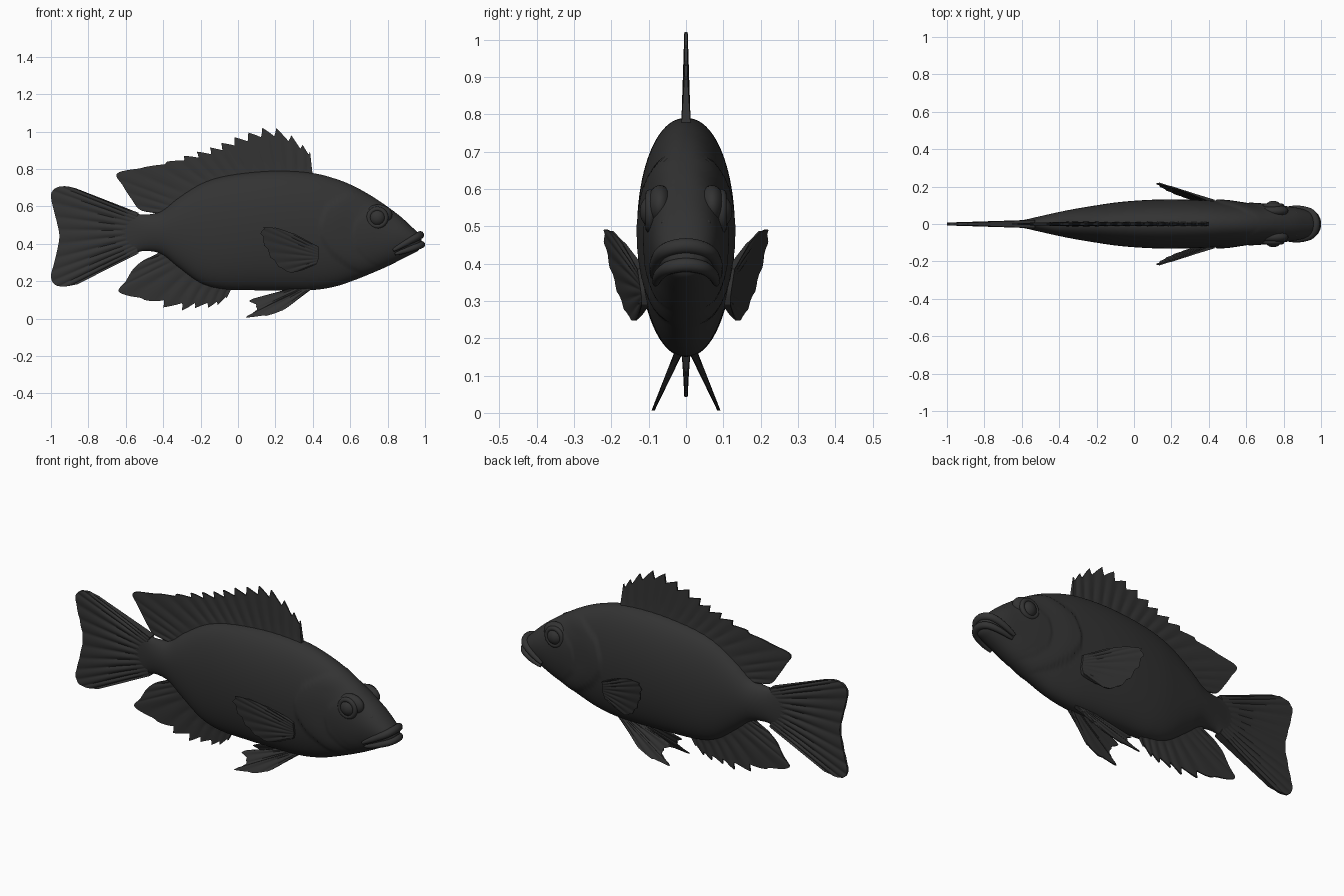
import bpy, bmesh, math
from mathutils import Vector

if "Cube" in bpy.data.objects:
    bpy.data.objects.remove(bpy.data.objects["Cube"])

COLOR = (0.033, 0.033, 0.033, 1)
skin = bpy.data.materials.new("charcoal")
skin.diffuse_color = COLOR
skin.use_nodes = True
skin.node_tree.nodes["Principled BSDF"].inputs["Base Color"].default_value = COLOR


def along(points, t):
    """Smooth curve through points, t from 0 to 1."""
    k = len(points) - 1
    i = min(int(t * k), k - 1)
    f = t * k - i
    p1, p2 = Vector(points[i]), Vector(points[i + 1])
    p0 = Vector(points[i - 1]) if i > 0 else p1 * 2 - p2
    p3 = Vector(points[i + 2]) if i + 2 <= k else p2 * 2 - p1
    return (p1 * 2 + (p2 - p0) * f + (p0 * 2 - p1 * 5 + p2 * 4 - p3) * f * f
            + (p1 * 3 - p0 - p2 * 3 + p3) * f ** 3) / 2


def smooth(a, b, x):
    t = max(0, min(1, (x - a) / (b - a)))
    return t * t * (3 - 2 * t)


def finish(obj, angle=40):
    bpy.ops.object.select_all(action='DESELECT')
    obj.select_set(True)
    bpy.context.view_layer.objects.active = obj
    bpy.ops.object.shade_smooth_by_angle(angle=math.radians(angle))


def loft(name, rings, angle=40):
    """Skin closed rings into one capped surface."""
    bm = bmesh.new()
    rows = [[bm.verts.new(p) for p in ring] for ring in rings]
    n = len(rows[0])
    for a, b in zip(rows, rows[1:]):
        for j in range(n):
            bm.faces.new((a[j], a[(j + 1) % n], b[(j + 1) % n], b[j]))
    bm.faces.new(rows[0])
    bm.faces.new(rows[-1][::-1])
    bmesh.ops.recalc_face_normals(bm, faces=bm.faces)
    mesh = bpy.data.meshes.new(name)
    bm.to_mesh(mesh)
    bm.free()
    mesh.materials.append(skin)
    obj = bpy.data.objects.new(name, mesh)
    bpy.context.collection.objects.link(obj)
    finish(obj, angle)


def fin(name, base, edge, thick, place=lambda x, z: 0, side=1, rays=1, notch=0, spiny=1):
    """Rayed membrane between a base curve and a notched outer edge."""
    k, rows = len(edge) - 1, 10
    rings = []
    for c in range(k * 8 + 1):
        u = c / (k * 8)
        a, b = along(base, u), along(edge, u)
        f = (u * k) % 1
        tooth = (1 - f) * min(1, f * 4) * (1 - smooth(spiny * 0.7, spiny, u))
        b = a.lerp(b, 1 - notch * tooth)
        ridge = 0.55 + 0.45 * abs(math.cos(math.pi * u * k * rays))
        near, far = [], []
        for r in range(rows + 1):
            v = r / rows
            p = a.lerp(b, v)
            h = thick * (1 - 0.65 * v) * (1 + (ridge - 1) * min(1, v * 3))
            y = place(p.x, p.y)
            near.append((p.x, side * (y - h), p.y))
            far.append((p.x, side * (y + h), p.y))
        rings.append(near + far[::-1])
    loft(name, rings, 50)


def tube(name, points, radius):
    """Round cord tapering at both ends."""
    cv = bpy.data.curves.new(name, 'CURVE')
    cv.dimensions = '3D'
    cv.bevel_depth, cv.bevel_resolution, cv.use_fill_caps = radius, 4, True
    sp = cv.splines.new('POLY')
    n = 33
    sp.points.add(n - 1)
    for i, pt in enumerate(sp.points):
        t = i / (n - 1)
        pt.co = (*along(points, t), 1)
        pt.radius = 0.35 + 0.65 * math.sin(math.pi * t) ** 0.6
    sp.use_smooth = True
    cv.materials.append(skin)
    bpy.context.collection.objects.link(bpy.data.objects.new(name, cv))


def ball(name, loc, scale):
    bpy.ops.mesh.primitive_uv_sphere_add(segments=32, ring_count=16, radius=1, location=loc)
    obj = bpy.context.object
    obj.name, obj.scale = name, scale
    obj.data.materials.append(skin)
    finish(obj)


# Body: stations of x, belly height, back height, half width
STATIONS = [(-.72, .40, .51, .006), (-.6, .345, .565, .02), (-.5, .362, .556, .042),
            (-.41, .345, .575, .062), (-.32, .275, .645, .08), (-.2, .19, .72, .1),
            (-.08, .158, .76, .117), (.08, .152, .783, .129), (.24, .15, .79, .131),
            (.4, .153, .778, .126), (.52, .172, .748, .118), (.62, .205, .708, .111),
            (.72, .245, .652, .104), (.8, .28, .598, .097), (.87, .315, .545, .087),
            (.93, .345, .49, .07), (.965, .365, .455, .05), (.982, .39, .435, .02)]
# Rear rims of the gill cover and the cheek, from throat upward
GILL = [(.72, .22), (.6, .275), (.5, .35), (.445, .43), (.437, .5), (.475, .6), (.6, .68)]
CHEEK = [(.8, .26), (.7, .31), (.63, .38), (.615, .45), (.63, .52), (.7, .58), (.8, .62)]


def rim(points, z):
    for (x0, z0), (x1, z1) in zip(points, points[1:]):
        if z0 <= z <= z1:
            return x0 + (x1 - x0) * (z - z0) / (z1 - z0)
    return 9


def body_ring(t):
    x, bot, top, w = along(STATIONS, t)
    mid = bot + (top - bot) * 0.53
    ring = []
    for j in range(80):
        a = 2 * math.pi * j / 80
        s, c = math.sin(a), math.cos(a)
        z = mid + s * ((top - mid) if s > 0 else (mid - bot))
        plate = 0
        for points, lift in ((GILL, .009), (CHEEK, .004)):
            d = x - rim(points, z)
            plate += lift * smooth(-.006, .006, d) * (1 - smooth(.05, .2, d))
        y = math.copysign(abs(c) ** 0.93, c) * w + c * plate
        ring.append((x, y, z))
    return ring


loft("body", [body_ring(i / 220) for i in range(221)])

# Median fins
fin("dorsal_fin",
    [(.4, .76), (.3, .76), (.2, .76), (.1, .76), (0, .75), (-.1, .73), (-.2, .7),
     (-.3, .63), (-.36, .58), (-.42, .55)],
    [(.385, .895), (.345, .93), (.285, .98), (.205, 1.018), (.13, 1.02), (.055, .995), (-.02, .97),
     (-.09, .94), (-.15, .915), (-.22, .893), (-.29, .87), (-.38, .84), (-.5, .81), (-.645, .777),
     (-.615, .71), (-.57, .64), (-.52, .58), (-.42, .563)],
    .013, notch=.24, spiny=.75)
fin("anal_fin",
    [(-.03, .17), (-.12, .18), (-.22, .22), (-.31, .29), (-.37, .34), (-.43, .36)],
    [(-.06, .11), (-.11, .072), (-.16, .058), (-.23, .055), (-.3, .043), (-.4, .06), (-.5, .1),
     (-.635, .142), (-.6, .2), (-.56, .265), (-.5, .315), (-.42, .345)],
    .013, notch=.3, spiny=.6)
fin("tail_fin",
    [(-.53, .565), (-.55, .52), (-.55, .46), (-.55, .4), (-.53, .35)],
    [(-.87, .698), (-.925, .708), (-.975, .698), (-1, .66), (-.985, .58), (-.967, .51), (-.955, .44),
     (-.968, .36), (-.985, .29), (-1, .225), (-.98, .182), (-.93, .172), (-.86, .183)],
    .022)

for side, word in ((1, "left"), (-1, "right")):
    # Paired fins
    fin(word + "_pectoral_fin",
        [(.43, .385), (.43, .35), (.43, .32), (.42, .29)],
        [(.3, .455), (.2, .487), (.135, .49), (.12, .455), (.14, .39), (.175, .325),
         (.22, .275), (.28, .247), (.35, .26)],
        .011, lambda x, z: .112 + .28 * (.41 - x) + .15 * (z - .3), side, notch=.06)
    fin(word + "_pelvic_fin",
        [(.41, .17), (.36, .17), (.3, .17)],
        [(.33, .11), (.24, .045), (.15, .015), (.04, .006), (.085, .035), (.095, .065),
         (.06, .095), (.11, .115), (.2, .135)],
        .012, lambda x, z: .025 + .44 * (.15 - z), side, notch=.05)
    # Eye with a raised socket rim
    ball(word + "_eye", (.745, side * .088, .54), (.044, .036, .044))
    bpy.ops.mesh.primitive_torus_add(location=(.745, side * .096, .54), rotation=(math.pi / 2, 0, 0),
                                     major_radius=.046, minor_radius=.013,
                                     major_segments=40, minor_segments=12)
    socket = bpy.context.object
    socket.name = word + "_eye_socket"
    socket.data.materials.append(skin)
    finish(socket)
    # Brow and nostril
    ball(word + "_brow", (.75, side * .07, .555), (.075, .035, .055))
    ball(word + "_nostril", (.865, side * .055, .51), (.012, .012, .009))

# Lips arching around the snout
tube("upper_lip", [(.83, -.088, .365), (.9, -.08, .405), (.955, -.055, .435), (.974, 0, .447),
                   (.955, .055, .435), (.9, .08, .405), (.83, .088, .365)], .021)
tube("lower_lip", [(.84, -.082, .345), (.91, -.073, .368), (.965, -.047, .388), (.982, 0, .396),
                   (.965, .047, .388), (.91, .073, .368), (.84, .082, .345)], .019)
